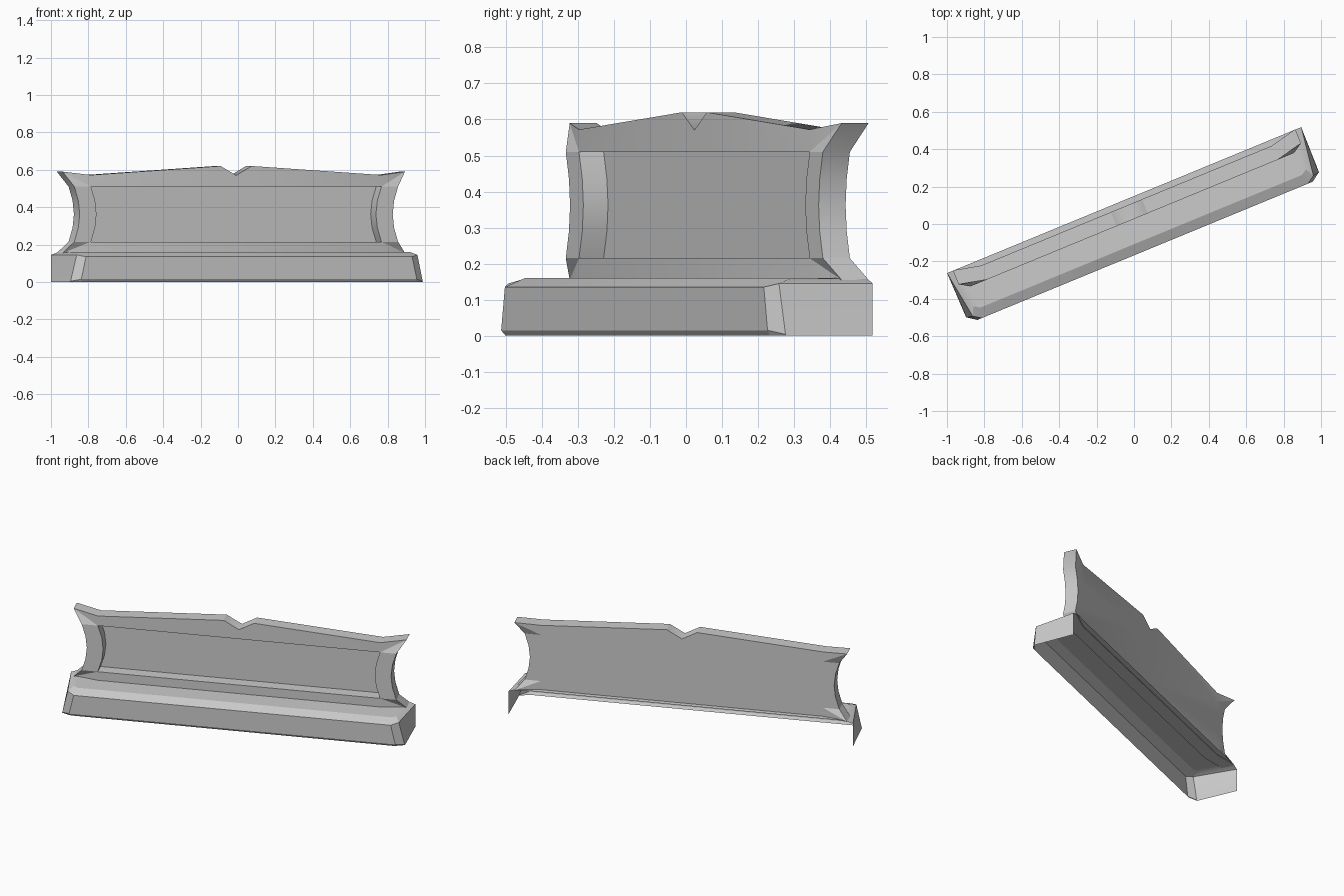
import bpy, bmesh, math

if "Cube" in bpy.data.objects:
    bpy.data.objects.remove(bpy.data.objects["Cube"])

TURN = math.radians(22.4)   # whole sign is turned about z


def bridge(bm, a, b):
    """Quad strip between two equally long open chains of points."""
    for i in range(len(a) - 1):
        bm.faces.new([bm.verts.new(p) for p in (a[i], a[i + 1], b[i + 1], b[i])])


def finish(name, bm):
    """Merge the half, mirror it and turn it into place."""
    bmesh.ops.remove_doubles(bm, verts=bm.verts, dist=1e-5)
    bmesh.ops.recalc_face_normals(bm, faces=bm.faces)
    me = bpy.data.meshes.new(name)
    bm.to_mesh(me)
    bm.free()
    ob = bpy.data.objects.new(name, me)
    bpy.context.collection.objects.link(ob)
    ob.rotation_euler.z = TURN
    mod = ob.modifiers.new("mirror", 'MIRROR')
    mod.use_axis = (True, False, False)
    mod.merge_threshold = 0.0001
    bpy.ops.object.select_all(action='DESELECT')
    ob.select_set(True)
    bpy.context.view_layer.objects.active = ob
    bpy.ops.object.shade_smooth_by_angle(angle=math.radians(20))
    return ob


# Sign board: half outline (x, z, backward bend) and matching recess outline
outline = [(0, .57, 0), (.09, .62, 0), (.84, .572, 0), (.99, .59, .034),
           (.936, .51, 0), (.913, .435, 0), (.905, .362, 0), (.913, .29, 0),
           (.936, .215, 0), (.99, .155, .034), (.84, .155, 0), (0, .155, 0)]
recess = [(0, .51), (.09, .51), (.84, .51), (.84, .51), (.84, .51),
          (.816, .435), (.808, .362), (.816, .29), (.84, .215), (.84, .215),
          (.84, .215), (0, .215)]
FRONT, FLOOR, BACK = .025, .099, .106
front = [(x, FRONT + b, z) for x, z, b in outline]
back = [(x, BACK + b, z) for x, z, b in outline]
rim, floor, rear = ([(x, y, z) for x, z in recess] for y in (FRONT, FLOOR, BACK))

bm = bmesh.new()
bridge(bm, front, back)     # outer edge
bridge(bm, front, rim)      # front frame
bridge(bm, rim, floor)      # recess walls
bridge(bm, back, rear)      # back frame
for loop in (floor, rear):  # recess floor and back panel
    pts = list(dict.fromkeys(loop))
    bm.faces.new([bm.verts.new(p) for p in pts])
finish("sign_board", bm)

# Plinth: shell open below and behind, rings run centre front -> corner -> end -> rear
rings = [
    [(0, -.145, 0), (.962, -.145, 0), (1.02, -.12, 0), (1.024, .138, 0)],
    [(0, -.155, .015), (.97, -.155, .015), (1.018, -.121, .004), (1.024, .138, .004)],
    [(0, -.155, .135), (.943, -.155, .135), (.985, -.127, .145), (1.024, .138, .145)],
    [(0, -.1, .16), (.93, -.1, .16), (.962, -.08, .16), (.99, .138, .157)],
    [(0, .138, .16), (.93, .138, .16), (.962, .138, .16), (.99, .138, .157)],
]
bm = bmesh.new()
for lower, upper in zip(rings, rings[1:]):
    bridge(bm, lower, upper)
finish("plinth", bm)
